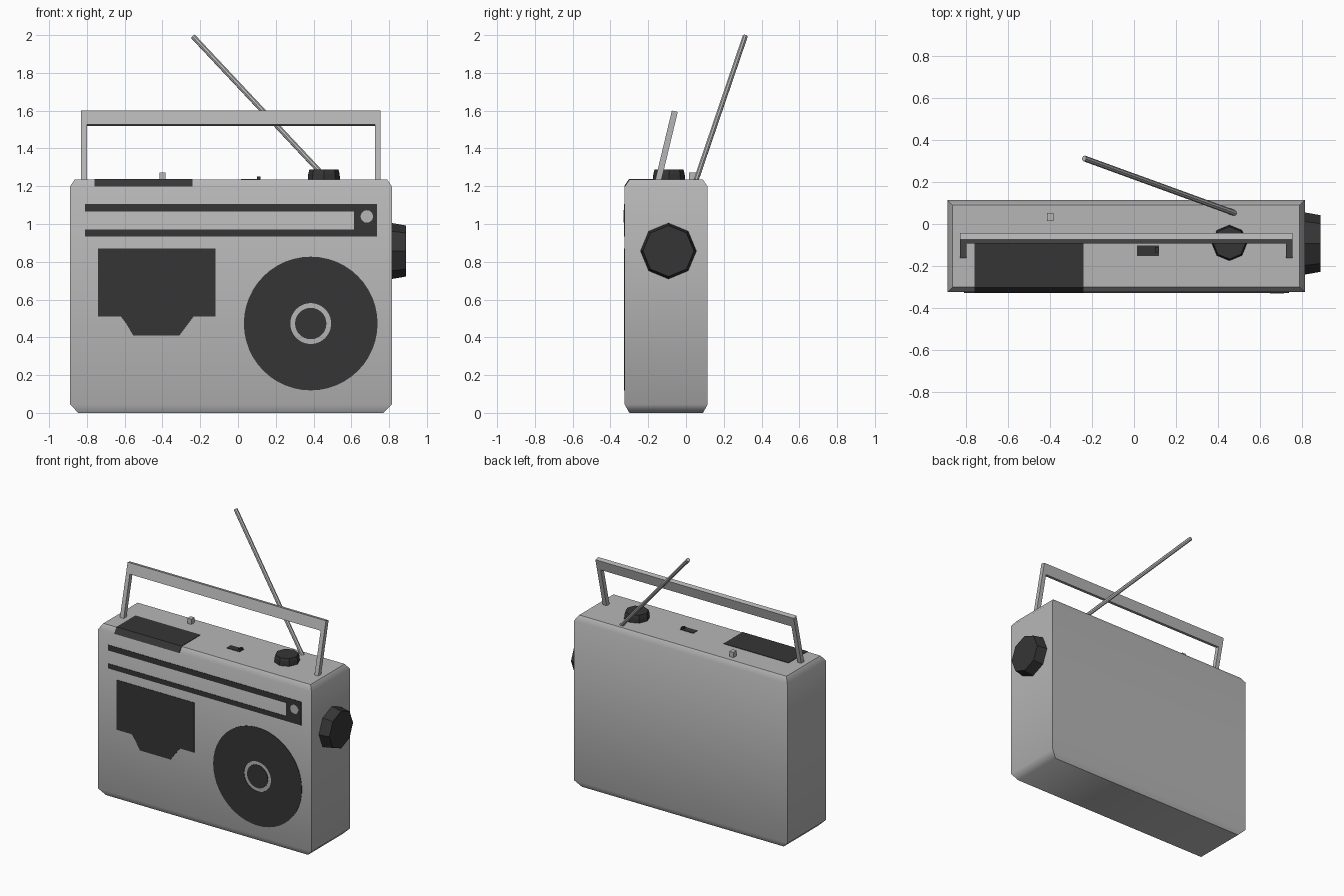
import bpy, bmesh, math
from mathutils import Vector, Matrix

if "Cube" in bpy.data.objects:
    bpy.data.objects.remove(bpy.data.objects["Cube"])


def material(name, value):
    m = bpy.data.materials.new(name)
    m.diffuse_color = (value, value, value, 1)
    m.use_nodes = True
    m.node_tree.nodes["Principled BSDF"].inputs["Base Color"].default_value = m.diffuse_color
    return m


GREY = material("light_grey", 0.47)
DARK = material("charcoal", 0.036)
FRONT, TOP = -0.325, 1.235


def loft(name, loops, mat, closed=False):
    """Bridge equal point loops; cap the ends, or join last to first."""
    bm = bmesh.new()
    rings = [[bm.verts.new(p) for p in loop] for loop in loops]
    n = len(rings[0])
    pairs = list(zip(rings, rings[1:]))
    if closed:
        pairs.append((rings[-1], rings[0]))
    else:
        bm.faces.new(rings[0])
        bm.faces.new(rings[-1])
    for a, b in pairs:
        for i in range(n):
            j = (i + 1) % n
            bm.faces.new((a[i], a[j], b[j], b[i]))
    bmesh.ops.recalc_face_normals(bm, faces=bm.faces)
    me = bpy.data.meshes.new(name)
    bm.to_mesh(me)
    bm.free()
    me.materials.append(mat)
    ob = bpy.data.objects.new(name, me)
    bpy.context.collection.objects.link(ob)
    return ob


def lathe(name, profile, sides, origin, axis, mat, closed=False):
    """Revolve (radius, height) pairs about an axis."""
    rot = Vector(axis).to_track_quat('Z', 'Y').to_matrix()
    loops = []
    for r, h in profile:
        loops.append([Vector(origin) + rot @ Vector((r * math.cos(2 * math.pi * i / sides),
                                                     r * math.sin(2 * math.pi * i / sides), h))
                      for i in range(sides)])
    return loft(name, loops, mat, closed)


def front_plate(name, pts, mat):
    return loft(name, [[(x, y, z) for x, z in pts] for y in (FRONT + 0.002, FRONT - 0.003)], mat)


def rect(x0, x1, y0, y1, z):
    return [(x0, y0, z), (x1, y0, z), (x1, y1, z), (x0, y1, z)]


def box(name, x0, x1, y0, y1, z0, z1, mat):
    return loft(name, [rect(x0, x1, y0, y1, z) for z in (z0, z1)], mat)


# case with chamfered top and bottom
body = loft("case", [rect(-0.89 + ix, 0.815 - ix, FRONT + iy, 0.115 - iy, z)
                     for ix, iy, z in ((0.045, 0.025, 0), (0, 0, 0.045),
                                       (0, 0, 1.197), (0.025, 0.025, TOP))], GREY)
bpy.context.view_layer.objects.active = body
body.select_set(True)
bpy.ops.object.shade_smooth_by_angle(angle=math.radians(50))

# tuning scale with its indicator dot
front_plate("tuning_scale", [(-0.81, 1.105), (0.735, 1.105), (0.735, 0.935), (-0.81, 0.935),
                             (-0.81, 0.97), (0.615, 0.97), (0.615, 1.065), (-0.81, 1.065)], DARK)
lathe("scale_dot", [(0.033, 0), (0.033, 0.006)], 16, (0.682, FRONT, 1.04), (0, -1, 0), GREY)

# cassette door
front_plate("cassette_door", [(-0.74, 0.87), (-0.12, 0.87), (-0.12, 0.51), (-0.235, 0.51),
                              (-0.265, 0.47), (-0.31, 0.41), (-0.555, 0.41), (-0.59, 0.47),
                              (-0.62, 0.51), (-0.74, 0.51)], DARK)

# speaker: dark outer ring and centre, case colour showing between
lathe("speaker_cone", [(0.354, -0.002), (0.354, 0.003), (0.108, 0.003), (0.108, -0.002)],
      48, (0.385, FRONT, 0.473), (0, -1, 0), DARK, closed=True)
lathe("speaker_centre", [(0.083, -0.002), (0.083, 0.003)], 32,
      (0.385, FRONT, 0.473), (0, -1, 0), DARK)

# key panel folded over the top front edge
fold = [(FRONT - 0.003, 1.198), (-0.302, TOP + 0.003), (-0.085, TOP + 0.003),
        (-0.085, TOP - 0.002), (-0.298, TOP - 0.002), (FRONT + 0.002, 1.198)]
loft("key_panel", [[(x, y, z) for y, z in fold] for x in (-0.76, -0.24)], DARK)

# slider slot, lever and small button on top
box("slider_slot", 0.015, 0.12, -0.153, -0.103, TOP - 0.002, TOP + 0.003, DARK)
box("slider_lever", 0.1, 0.118, -0.135, -0.11, TOP - 0.002, TOP + 0.016, DARK)
box("top_button", -0.416, -0.384, 0.015, 0.052, TOP - 0.01, 1.272, GREY)

# octagonal knobs
lathe("top_knob", [(0.085, 0), (0.083, 0.03), (0.077, 0.053)], 8,
      (0.455, -0.09, TOP), (0, 0, 1), DARK)
lathe("side_knob", [(0.148, 0), (0.135, 0.075)], 8, (0.815, -0.093, 0.857), (1, 0, 0), DARK)

# carrying handle: a U outline leaning back
outline = [(-0.83, -0.01), (-0.83, 0.372), (0.755, 0.372), (0.755, -0.01),
           (0.725, -0.01), (0.725, 0.297), (-0.80, 0.297), (-0.80, -0.01)]
lean = Matrix.Translation((0, -0.146, TOP)) @ Matrix.Rotation(math.radians(-13.5), 4, 'X')
loft("handle", [[lean @ Vector((x, y, z)) for x, z in outline] for y in (-0.016, 0.016)], GREY)

# aerial
base, tip = Vector((0.48, 0.052, 1.228)), Vector((-0.238, 0.313, 1.993))
lathe("aerial", [(0.014, 0), (0.014, (tip - base).length)], 8, base, tip - base, GREY)
